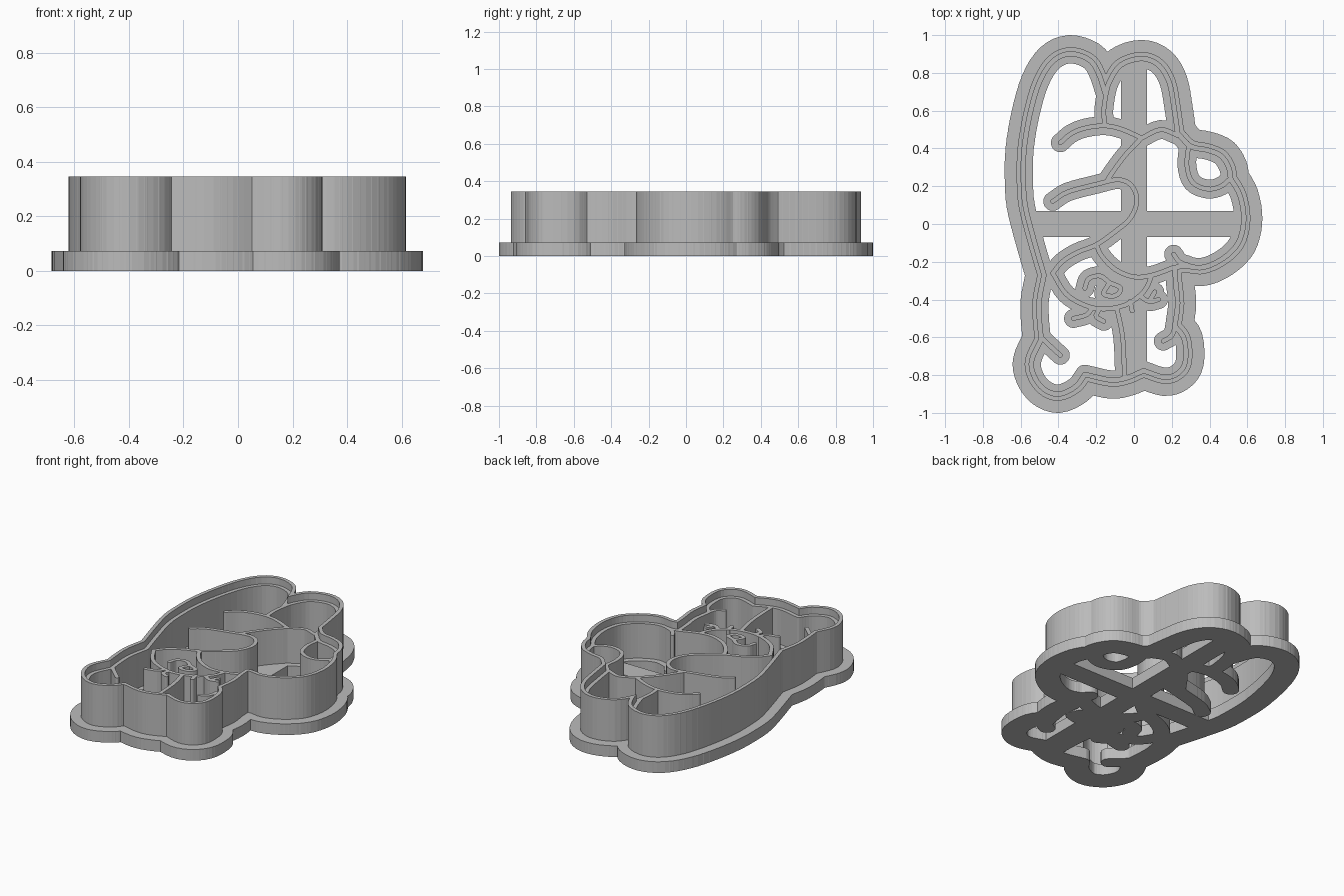
import bpy, bmesh, math
from mathutils import Vector
from mathutils.geometry import delaunay_2d_cdt

cube = bpy.data.objects.get("Cube")
if cube:
    bpy.data.objects.remove(cube, do_unlink=True)

grey = bpy.data.materials.new("plain grey plastic")
grey.use_nodes = True
grey.diffuse_color = (0.5, 0.5, 0.5, 1)
grey.node_tree.nodes["Principled BSDF"].inputs["Base Color"].default_value = (0.5, 0.5, 0.5, 1)

# Heights and stroke half-widths
BASE_TOP, STAMP_TOP, CUTTER_TOP = 0.073, 0.30, 0.345
STAMP, CUTTER, INNER_FLANGE, OUTER_FLANGE = 0.0125, 0.0365, 0.05, 0.1
DISC_SIDES = 28


def spline(points, steps=4):
    """Smooth path through points given in hundredths of a unit."""
    pts = [Vector(p) / 100 for p in points]
    pts = [2 * pts[0] - pts[1]] + pts + [2 * pts[-1] - pts[-2]]
    path = []
    for a, b, c, d in zip(pts, pts[1:], pts[2:], pts[3:]):
        for i in range(steps):
            t = i / steps
            path.append(b + (c - a) * t / 2
                        + (2 * a - 5 * b + 4 * c - d) * t * t / 2
                        + (3 * b - a - 3 * c + d) * t ** 3 / 2)
    return path + [pts[-2]]


def stroke(path, radius):
    """Overlapping rounded pieces that together thicken a path."""
    pieces = []
    for a, b in zip(path, path[1:]):
        along = b - a
        if along.length < 1e-5:
            continue
        piece = []
        for k in range(DISC_SIDES):
            angle = math.tau * (k + 0.5) / DISC_SIDES
            ray = Vector((math.cos(angle), math.sin(angle)))
            piece.append((b if ray.dot(along) > 0 else a) + ray * radius)
        pieces.append(piece)
    return pieces


def strokes(paths, radius):
    return [piece for path in paths for piece in stroke(path, radius)]


def rectangle(x0, y0, x1, y1):
    return [Vector(p) for p in ((x0, y0), (x1, y0), (x1, y1), (x0, y1))]


def plate(name, groups, keep, bottom, top):
    """Merge flat shapes, keep the cells the rule accepts, and extrude them."""
    verts, faces, labels = [], [], []
    for label, shapes in groups.items():
        for shape in shapes:
            faces.append(list(range(len(verts), len(verts) + len(shape))))
            verts.extend(shape)
            labels.append(label)
    out = delaunay_2d_cdt(verts, [], faces, 0, 1e-5)
    bm = bmesh.new()
    corners = [bm.verts.new((v.x, v.y, bottom)) for v in out[0]]
    for face, origins in zip(out[2], out[5]):
        if keep({labels[i] for i in origins}):
            bm.faces.new([corners[i] for i in face])
    bmesh.ops.delete(bm, geom=[v for v in bm.verts if not v.link_faces], context='VERTS')
    grown = bmesh.ops.extrude_face_region(bm, geom=bm.faces[:], use_keep_orig=True)["geom"]
    lifted = [g for g in grown if isinstance(g, bmesh.types.BMVert)]
    bmesh.ops.translate(bm, verts=lifted, vec=(0, 0, top - bottom))
    bmesh.ops.recalc_face_normals(bm, faces=bm.faces[:])
    mesh = bpy.data.meshes.new(name)
    bm.to_mesh(mesh)
    bm.free()
    mesh.materials.append(grey)
    obj = bpy.data.objects.new(name, mesh)
    bpy.context.collection.objects.link(obj)
    return obj


# Silhouette, clockwise, one smooth arc between each pair of sharp corners
second_ear = [(-15, 68), (-13, 75), (-7, 84), (4, 87.5), (13, 84), (18.5, 75), (21, 62), (23, 48)]
nose_bridge = [(23, 48), (30, 41), (39, 39), (46, 36), (50, 30), (51, 24)]
muzzle = [(51, 24), (56, 15), (58, 3), (56, -8), (51, -15), (43, -20.5), (35, -23),
          (27, -22), (21.5, -23)]
arm = [(21.5, -23), (22, -32), (23, -42), (21.5, -54)]
right_foot = [(21.5, -54), (26.5, -61), (27, -73), (23, -79), (16, -81), (5, -77.5)]
hem = [(5, -77.5), (-3, -81), (-12, -82.5), (-26, -79.5)]
left_foot = [(-26, -79.5), (-31, -86), (-40, -90), (-48, -87), (-53, -80), (-54, -72), (-49, -61)]
back = [(-49, -61), (-50, -50), (-50, -40), (-47.5, -27)]
first_ear = [(-47.5, -27), (-53, -8), (-57.5, 10), (-58.5, 25), (-58, 40), (-55, 58), (-50, 75),
             (-43, 86), (-34, 90), (-24, 87), (-19, 80), (-15, 68)]

outline = []
for arc in (second_ear, nose_bridge, muzzle, arm, right_foot, hem, left_foot, back, first_ear):
    outline += spline(arc)[:-1]
closed_outline = outline + outline[:1]
interior = outline[::-1]

# Drawn lines inside the silhouette
ear_divider = [(-15, 68), (-16, 60), (-15.5, 52)]
brow = [(-39, 43), (-33, 48), (-25, 51), (-15, 52), (-6, 50), (4, 45.5)]
forehead = [(4, 45.5), (14, 50), (23, 47)]
face_edge = [(4, 45.5), (-5, 36), (-13, 25), (-14, 23)]
cheek = [(-43, 12), (-35, 17), (-20, 21), (-8, 23.5), (-1, 20), (1.5, 12), (-2, 3), (-10, -4),
         (-20, -11), (-30, -15), (-38, -20), (-43, -26)]
jaw = [(-20, -11), (-17, -17), (-10, -24), (0, -28), (10, -27), (21, -23)]
smile_end = [(29, -22), (24, -20), (21, -16)]
nose = [(29, 42), (28, 31), (31, 22), (39, 18.5), (46, 20), (51, 24)]
collar = [(-43, -26), (-36, -37), (-26, -43), (-16, -45), (-5, -43), (3, -38), (7, -33), (9, -28)]
leg_divider = [(-9, -45), (-6, -60), (-5, -81)]
left_toe = [(-49, -60), (-45, -64), (-39, -69.5)]
right_toe = [(22, -53), (20, -59), (15.5, -62)]
knot = [(-26, -34), (-24, -29), (-18, -27.5), (-13, -31)]
bell = [(-13, -31), (-16, -37), (-10, -38), (-7, -34), (-13, -31)]
left_fringe = [(-22, -44), (-25, -48), (-32, -50)]
middle_fringe = [(-19, -46), (-20, -49), (-16, -51.5)]
tick_fringe = [(-2, -41), (-1, -46)]
right_fringe = [(3, -38), (8, -41), (13, -40)]
right_fringe_tip = [(8, -41), (11, -36)]

details = [spline(line) for line in (
    ear_divider, brow, forehead, face_edge, cheek, jaw, smile_end, nose, collar, leg_divider,
    left_toe, right_toe, knot, bell, left_fringe, middle_fringe, tick_fringe,
    right_fringe, right_fringe_tip)]

# Base: outer flange, narrower flange under each line, and cross braces
braces = [rectangle(-0.07, -0.8, 0.07, 0.85), rectangle(-0.54, -0.07, 0.56, 0.07)]
plate("base_flange",
      {"outer": stroke(closed_outline, OUTER_FLANGE),
       "inside": [interior],
       "solid": strokes(details + [closed_outline], INNER_FLANGE) + braces},
      lambda found: "solid" in found or ("outer" in found and "inside" not in found),
      0, BASE_TOP)

# Tall cutting wall just outside the silhouette
plate("cutting_wall",
      {"outer": stroke(closed_outline, CUTTER),
       "inside": [interior] + stroke(closed_outline, STAMP)},
      lambda found: "outer" in found and "inside" not in found,
      BASE_TOP - 0.01, CUTTER_TOP)

# Slightly lower stamping ridges
plate("stamp_ridges",
      {"solid": strokes(details + [closed_outline], STAMP)},
      lambda found: bool(found),
      BASE_TOP - 0.01, STAMP_TOP)
